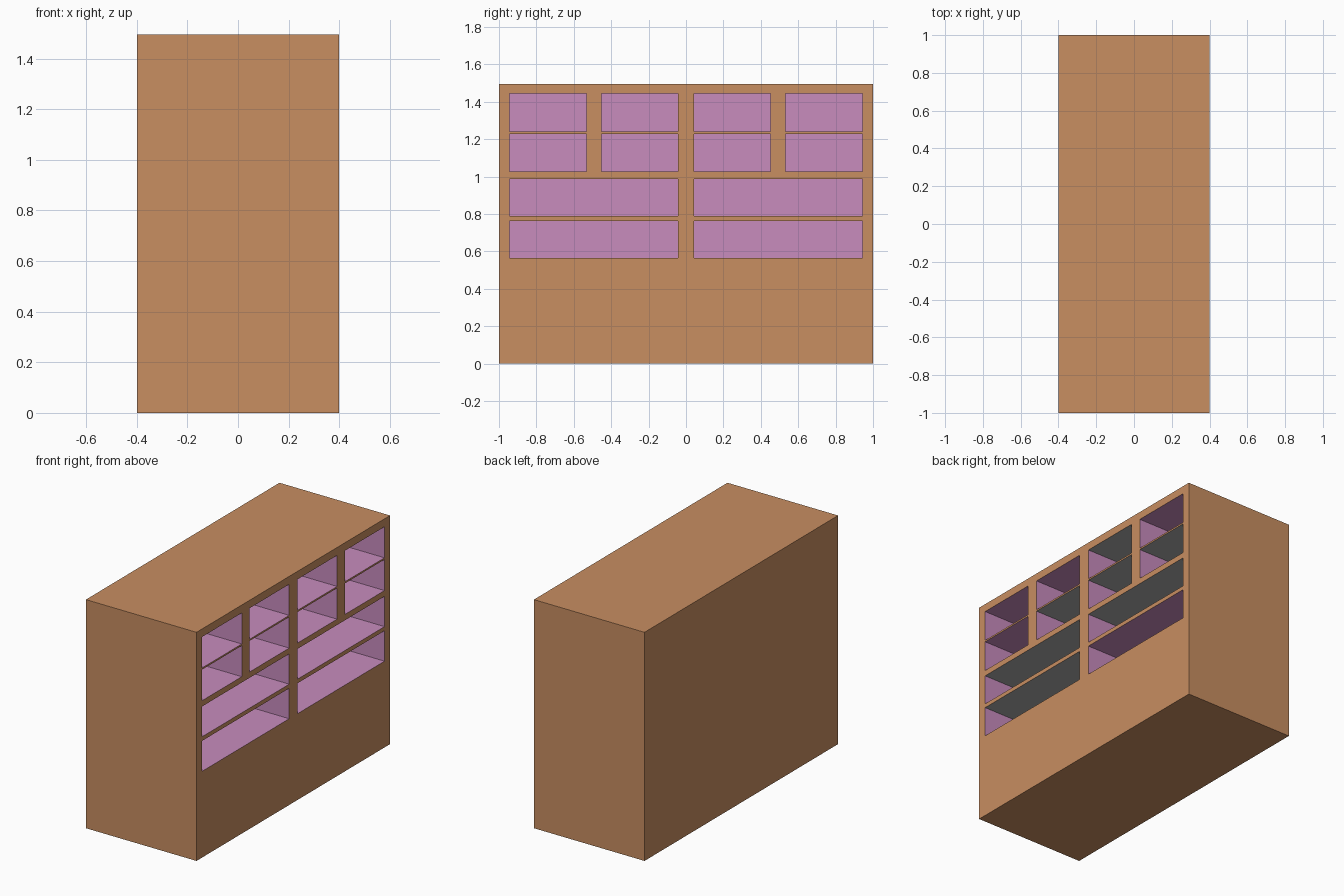
import bpy, bmesh
from mathutils import Vector

if "Cube" in bpy.data.objects:
    bpy.data.objects.remove(bpy.data.objects["Cube"])

W, L, H = 0.4, 1.0, 1.495      # half depth, half length, height
BACK = -0.32                   # back wall of every recess


def material(name, rgb):
    """Flat colour from 0-255 display values."""
    def lin(c):
        c /= 255
        return c / 12.92 if c <= 0.04045 else ((c + 0.055) / 1.055) ** 2.4
    m = bpy.data.materials.new(name)
    m.diffuse_color = (*[lin(c) for c in rgb], 1)
    m.use_nodes = True
    m.node_tree.nodes["Principled BSDF"].inputs["Base Color"].default_value = m.diffuse_color
    return m


def add_box(bm, lo, hi):
    lo, hi = Vector(lo), Vector(hi)
    verts = bmesh.ops.create_cube(bm, size=1)["verts"]
    for v in verts:
        v.co = (lo + hi) / 2 + v.co * (hi - lo)


def make_object(name, bm):
    me = bpy.data.meshes.new(name)
    bm.to_mesh(me)
    bm.free()
    ob = bpy.data.objects.new(name, me)
    bpy.context.collection.objects.link(ob)
    return ob


# Openings: rows of (bottom, top, column spans, which ceilings are grey)
narrow = [(-0.943, -0.532), (-0.453, -0.042), (0.042, 0.453), (0.532, 0.943)]
wide = [(-0.943, -0.042), (0.042, 0.943)]
rows = [
    (1.240, 1.443, narrow, (0, 0, 1, 0)),
    (1.026, 1.229, narrow, (0, 1, 1, 1)),
    (0.790, 0.988, wide, (1, 1)),
    (0.564, 0.763, wide, (1, 0)),
]

# Solid cabinet body
bm = bmesh.new()
add_box(bm, (-W, -L, 0), (W, L, H))
cabinet = make_object("cabinet", bm)

# Recesses cut into the right side
bm = bmesh.new()
for z0, z1, spans, _ in rows:
    for y0, y1 in spans:
        add_box(bm, (BACK, y0, z0), (W + 0.1, y1, z1))
cutter = make_object("recess_cutter", bm)
cutter.hide_render = True

mod = cabinet.modifiers.new("recesses", "BOOLEAN")
mod.operation = "DIFFERENCE"
mod.solver = "EXACT"
mod.object = cutter
bpy.context.view_layer.update()
mesh = bpy.data.meshes.new_from_object(
    cabinet.evaluated_get(bpy.context.evaluated_depsgraph_get()))
cabinet.modifiers.clear()
cabinet.data = mesh
bpy.data.objects.remove(cutter)

# Colours: wood outside, pink lining, grey on some recess ceilings
mesh.materials.clear()
for m in (material("wood brown", (200, 142, 97)),
          material("lining pink", (200, 140, 190)),
          material("ceiling grey", (170, 170, 170))):
    mesh.materials.append(m)

for f in mesh.polygons:
    c = f.center
    inside = abs(c.x) < W - 0.01 and abs(c.y) < L - 0.01 and 0.01 < c.z < H - 0.01
    f.material_index = 1 if inside else 0
    f.use_smooth = False
    if inside and f.normal.z < -0.5:
        for z0, z1, spans, grey in rows:
            for (y0, y1), g in zip(spans, grey):
                if g and abs(c.z - z1) < 0.003 and y0 < c.y < y1:
                    f.material_index = 2
